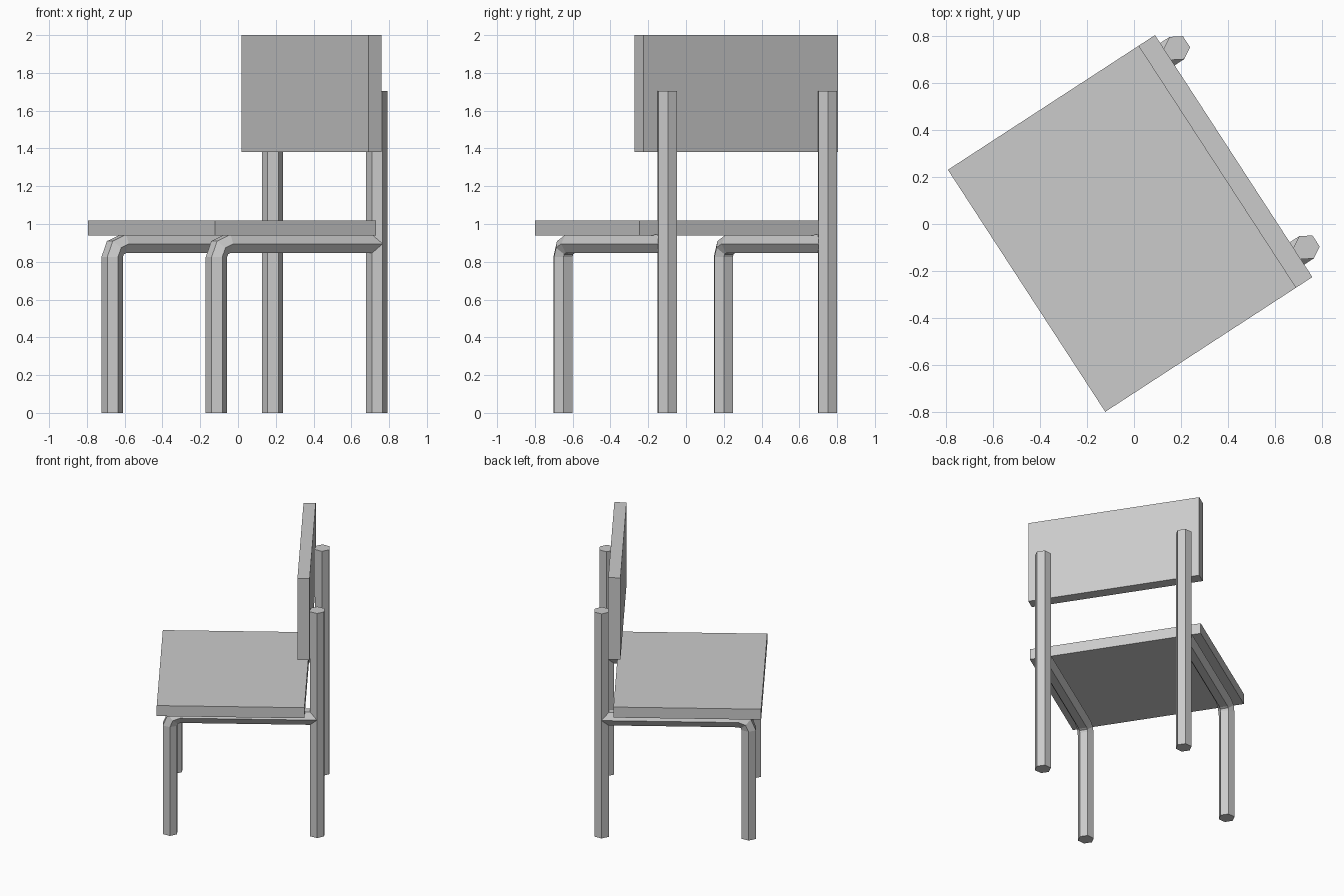
import bpy, bmesh
from math import sin, cos, pi, radians
from mathutils import Matrix, Vector

cube = bpy.data.objects.get("Cube")
if cube:
    bpy.data.objects.remove(cube, do_unlink=True)

TURN = Matrix.Rotation(radians(33.04), 4, 'Z')   # the chair stands turned
TUBE = 0.0567                                    # hexagonal tube radius
SIDES = (("right", -0.484), ("left", 0.529))
BACK_X, FRONT_X, RAIL_Z, BEND = 0.562, -0.451, 0.895, 0.07

grey = bpy.data.materials.new("plain_grey")
grey.use_nodes = True
grey.diffuse_color = (0.6, 0.6, 0.6, 1)
grey.node_tree.nodes["Principled BSDF"].inputs["Base Color"].default_value = (0.6, 0.6, 0.6, 1)


def finish(name, bm):
    bmesh.ops.recalc_face_normals(bm, faces=bm.faces)
    bm.transform(TURN)
    mesh = bpy.data.meshes.new(name)
    bm.to_mesh(mesh)
    bm.free()
    mesh.materials.append(grey)
    bpy.context.collection.objects.link(bpy.data.objects.new(name, mesh))


def board(name, low, high):
    low, high = Vector(low), Vector(high)
    bm = bmesh.new()
    bmesh.ops.create_cube(bm, size=1)
    bm.transform(Matrix.Translation((low + high) / 2) @ Matrix.Diagonal((*(high - low), 1)))
    finish(name, bm)


def tube(name, y, path):
    """Six-sided tube along (x, z, heading) stations; heading 0 is up, 90 is backward."""
    bm = bmesh.new()
    rings = []
    for x, z, heading in path:
        normal = Vector((cos(heading), 0, -sin(heading)))
        ring = []
        for k in range(6):
            a = pi / 6 + k * pi / 3
            ring.append(bm.verts.new(Vector((x, y, z)) + TUBE * (normal * cos(a) + Vector((0, sin(a), 0)))))
        rings.append(ring)
    for a, b in zip(rings, rings[1:]):
        for k in range(6):
            j = (k + 1) % 6
            bm.faces.new((a[k], a[j], b[j], b[k]))
    bm.faces.new(rings[0])
    bm.faces.new(rings[-1])
    finish(name, bm)


# Seat and backrest boards
board("seat", (-0.539, -0.604, 0.938), (0.478, 0.626, 1.018))
board("backrest", (0.43, -0.604, 1.38), (0.514, 0.626, 2.0))

# Front legs bend into the seat rails and meet the straight back legs
bend = [(FRONT_X + BEND * (1 - cos(a)), RAIL_Z - BEND * (1 - sin(a)), a) for a in (0, pi / 4, pi / 2)]
for side, y in SIDES:
    tube(side + "_front_leg_and_rail", y, [(FRONT_X, 0, 0), *bend, (BACK_X, RAIL_Z, pi / 2)])
    tube(side + "_back_leg", y, [(BACK_X, 0, 0), (BACK_X, 1.705, 0)])
